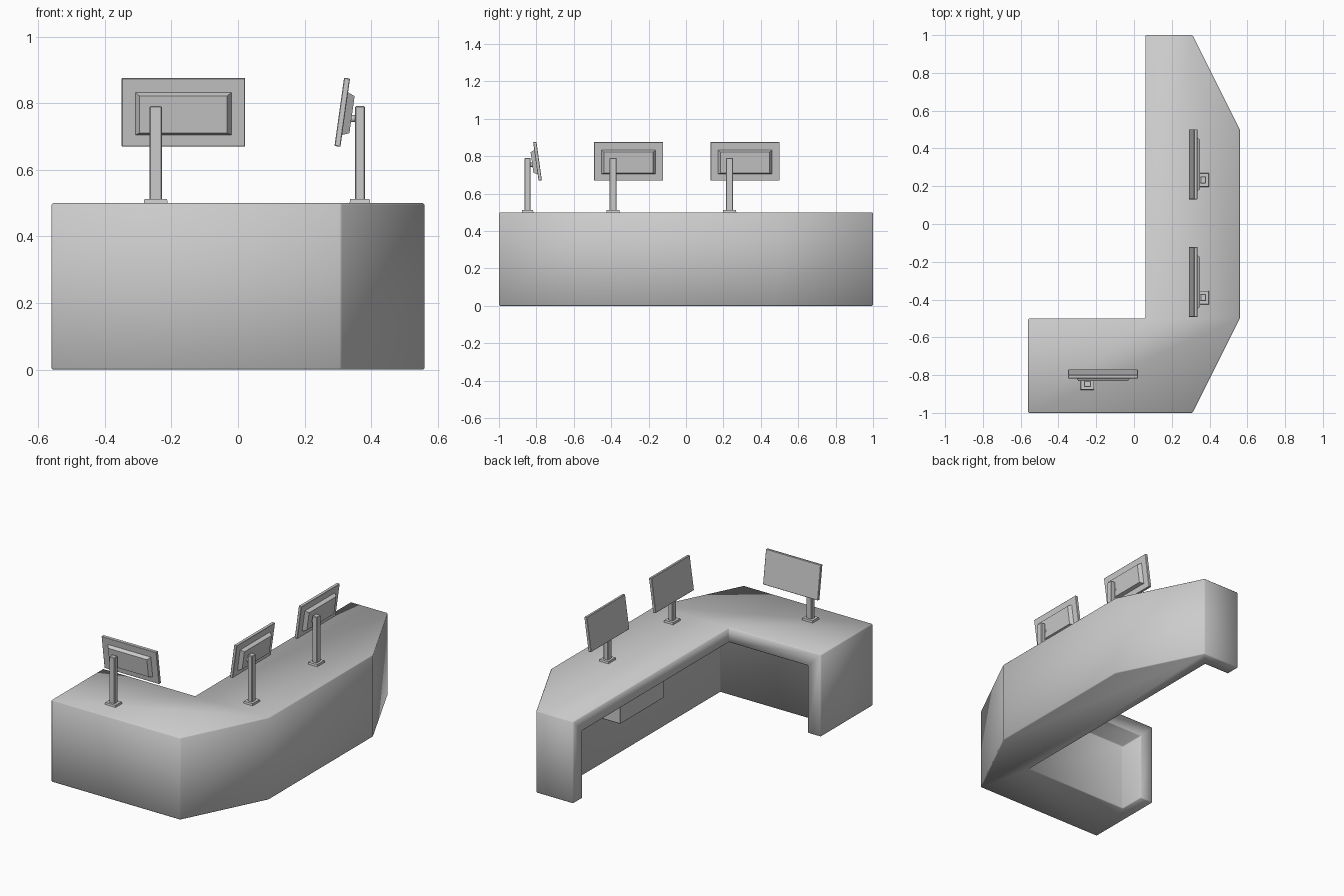
import bpy, bmesh
from math import radians
from mathutils import Matrix, Vector

if "Cube" in bpy.data.objects:
    bpy.data.objects.remove(bpy.data.objects["Cube"])


def make(name, bm, mat=None, bevel=0.0):
    bmesh.ops.recalc_face_normals(bm, faces=bm.faces)
    me = bpy.data.meshes.new(name)
    bm.to_mesh(me)
    bm.free()
    ob = bpy.data.objects.new(name, me)
    bpy.context.collection.objects.link(ob)
    if mat is not None:
        ob.matrix_world = mat
    if bevel:
        b = ob.modifiers.new("bevel", "BEVEL")
        b.width, b.segments = bevel, 1
        b.limit_method, b.angle_limit = "ANGLE", radians(40)
    return ob


def box(name, centre, size, mat=None, bevel=0.0):
    bm = bmesh.new()
    bmesh.ops.create_cube(bm, size=1)
    for v in bm.verts:
        v.co = Vector(a * b for a, b in zip(v.co, size)) + Vector(centre)
    return make(name, bm, mat, bevel)


def apply_all(ob):
    bpy.ops.object.select_all(action="DESELECT")
    ob.select_set(True)
    bpy.context.view_layer.objects.active = ob
    for m in list(ob.modifiers):
        bpy.ops.object.modifier_apply(modifier=m.name)


# Desk body: extruded footprint with the knee space cut out
footprint = [(-.56, -1), (.31, -1), (.56, -.5), (.56, .5), (.31, 1),
             (.06, 1), (.06, -.5), (-.56, -.5)]
bm = bmesh.new()
face = bm.faces.new([bm.verts.new((x, y, 0)) for x, y in footprint])
ext = bmesh.ops.extrude_face_region(bm, geom=[face])
bmesh.ops.translate(bm, vec=(0, 0, .5),
                    verts=[g for g in ext["geom"] if isinstance(g, bmesh.types.BMVert)])
desk = make("desk_body", bm)
cutter = box("knee_space_cutter", (-.12, .125, .155), (.70, 1.57, .51))
cutter.hide_render = True
cut = desk.modifiers.new("knee_space", "BOOLEAN")
cut.operation, cut.object, cut.solver = "DIFFERENCE", cutter, "EXACT"
bev = desk.modifiers.new("bevel", "BEVEL")
bev.width, bev.segments = .005, 1
bev.limit_method, bev.angle_limit = "ANGLE", radians(40)
apply_all(desk)
bpy.data.objects.remove(cutter)
bpy.ops.object.shade_smooth_by_angle(angle=radians(50))

# Drawer hanging under the counter
box("drawer", (.17, .28, .35), (.14, .42, .14), bevel=.003)


def monitor(n, x, y, turn):
    place = Matrix.Translation((x, y, .5)) @ Matrix.Rotation(radians(turn), 4, "Z")
    tilt = place @ Matrix.Translation((.083, .053, .273)) @ Matrix.Rotation(radians(8), 4, "X")
    # Stand
    bm = bmesh.new()
    bmesh.ops.create_cube(bm, size=1)
    for v in bm.verts:
        s = .068 if v.co.z > 0 else .072
        v.co = (v.co.x * s, v.co.y * .062 / .072 * s, (v.co.z + .5) * .012)
    make(f"stand_base_{n}", bm, place)
    box(f"stand_post_{n}", (0, 0, .148), (.037, .031, .286), place, .003)
    bm = bmesh.new()
    bmesh.ops.create_cone(bm, cap_ends=True, segments=16, radius1=.011, radius2=.011,
                          depth=.04,
                          matrix=Matrix.Translation((0, .024, .254)) @ Matrix.Rotation(radians(90), 4, "X"))
    pivot = make(f"stand_pivot_{n}", bm, place)
    apply_all(pivot)
    bpy.ops.object.shade_smooth_by_angle(angle=radians(40))
    # Screen panel and its sloped rear housing
    box(f"screen_{n}", (0, 0, 0), (.37, .018, .207), tilt, .002)
    bm = bmesh.new()
    bmesh.ops.create_cube(bm, size=1)
    for v in bm.verts:
        back = v.co.y < 0
        v.co = (v.co.x * (.262 if back else .29), -.030 if back else -.008,
                v.co.z * (.112 if back else .13) - .003)
    make(f"rear_housing_{n}", bm, tilt)


for i, (x, y, turn) in enumerate([(-.247, -.847, 0), (.366, -.39, 90), (.366, .233, 90)], 1):
    monitor(i, x, y, turn)
